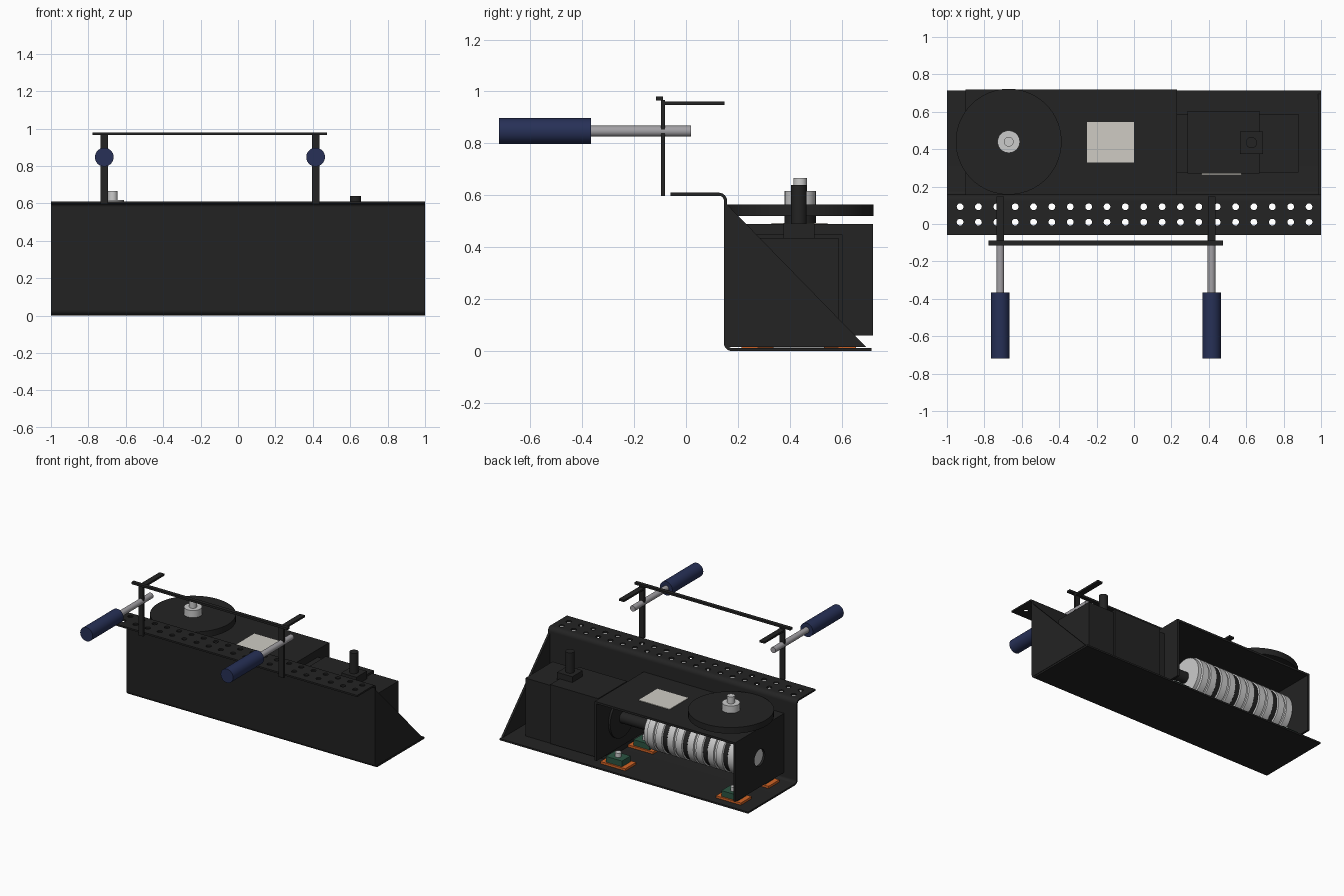
import bpy, bmesh, math
from mathutils import Matrix, Vector

if "Cube" in bpy.data.objects:
    bpy.data.objects.remove(bpy.data.objects["Cube"])


def material(name, *rgb):
    m = bpy.data.materials.new(name)
    m.diffuse_color = (*rgb, 1)
    m.use_nodes = True
    m.node_tree.nodes["Principled BSDF"].inputs["Base Color"].default_value = m.diffuse_color
    return m


BLACK = material("black steel", .017, .017, .017)
SILVER = material("light metal", .6, .6, .6)
STEEL = material("rod steel", .36, .35, .37)
NAVY = material("navy grip", .02, .03, .095)
ORANGE = material("orange pad", .65, .13, .02)
GREEN = material("green mount", .025, .09, .055)
LABEL = material("off white label", .62, .6, .55)


def finish(name, bm, mat):
    bmesh.ops.recalc_face_normals(bm, faces=bm.faces[:])
    me = bpy.data.meshes.new(name)
    bm.to_mesh(me)
    bm.free()
    me.materials.append(mat)
    me.shade_smooth()
    me.set_sharp_from_angle(angle=math.radians(30))
    ob = bpy.data.objects.new(name, me)
    bpy.context.collection.objects.link(ob)
    return ob


def box(name, x, y, z, mat=BLACK):
    bm = bmesh.new()
    lo, hi = Vector((x[0], y[0], z[0])), Vector((x[1], y[1], z[1]))
    bmesh.ops.create_cube(bm, size=1, matrix=Matrix.Translation((lo + hi) / 2)
                          @ Matrix.Diagonal((*(hi - lo), 1)))
    return finish(name, bm, mat)


def lathe(name, origin, axis, profile, mat, seg=40):
    """Solid of revolution; profile = (distance along axis, radius)."""
    bm = bmesh.new()
    rot = Vector((0, 0, 1)).rotation_difference(Vector(axis)).to_matrix()
    rings = []
    for h, r in profile:
        rings.append([bm.verts.new(Vector(origin) + rot @ Vector(
            (r * math.cos(t * math.tau / seg), r * math.sin(t * math.tau / seg), h)))
            for t in range(seg)])
    for a, b in zip(rings, rings[1:]):
        for i in range(seg):
            j = (i + 1) % seg
            bm.faces.new((a[i], a[j], b[j], b[i]))
    bm.faces.new(rings[0])
    bm.faces.new(rings[-1])
    return finish(name, bm, mat)


def rod(name, origin, axis, length, r, mat, seg=40):
    return lathe(name, origin, axis, [(0, r), (length, r)], mat, seg)


def bake(ob):
    """Apply the modifiers of an object."""
    dg = bpy.context.evaluated_depsgraph_get()
    me = bpy.data.meshes.new_from_object(ob.evaluated_get(dg))
    ob.modifiers.clear()
    ob.data = me
    me.shade_smooth()
    me.set_sharp_from_angle(angle=math.radians(30))


def cut(ob, cutter):
    m = ob.modifiers.new("cut", 'BOOLEAN')
    m.operation, m.object, m.solver = 'DIFFERENCE', cutter, 'EXACT'
    bake(ob)
    bpy.data.objects.remove(cutter)


# Bent sheet bracket: rear floor flange, front wall, forward top flange
R = .025
path = [(.715, .006)]
path += [(.152 + R - R * math.sin(a), .006 + R - R * math.cos(a))
         for a in (i * math.pi / 12 for i in range(7))]
path += [(.152 - R + R * math.cos(a), .604 - R + R * math.sin(a))
         for a in (i * math.pi / 12 for i in range(7))]
path += [(-.06, .604)]
bm = bmesh.new()
rows = [[bm.verts.new((x, y, z)) for y, z in path] for x in (-1, 1)]
for i in range(len(path) - 1):
    bm.faces.new((rows[0][i], rows[0][i + 1], rows[1][i + 1], rows[1][i]))
sheet = finish("bent_sheet", bm, BLACK)
m = sheet.modifiers.new("thickness", 'SOLIDIFY')
m.thickness, m.offset = .012, 0
bake(sheet)

# Two rows of round holes in the top flange
bm = bmesh.new()
for i in range(20):
    for y in (.01, .092):
        bmesh.ops.create_cone(bm, cap_ends=True, segments=20, radius1=.018, radius2=.018,
                              depth=.1, matrix=Matrix.Translation((-.93 + i * .0982, y, .604)))
cut(sheet, finish("hole_cutter", bm, BLACK))

# Triangular gusset closing the right end
bm = bmesh.new()
f = bm.faces.new([bm.verts.new((.985, y, z)) for y, z in ((.158, .015), (.695, .015), (.158, .565))])
ext = bmesh.ops.extrude_face_region(bm, geom=[f])
bmesh.ops.translate(bm, vec=(.015, 0, 0), verts=[v for v in ext["geom"] if isinstance(v, bmesh.types.BMVert)])
finish("end_gusset", bm, BLACK)

# Housing open at the back and bottom
AX_Y, AX_Z = .44, .275
box("housing_top", (-.9, .23), (.158, .72), (.475, .49))
box("housing_front", (-.9, .23), (.158, .172), (.06, .475))
box("housing_right_end", (.215, .23), (.172, .72), (.06, .475))
left_end = box("housing_left_end", (-.9, -.885), (.172, .72), (.06, .475))
cut(left_end, rod("bore_cutter", (-1, AX_Y, AX_Z), (1, 0, 0), .2, .06, BLACK))
box("top_label", (-.25, 0), (.33, .545), (.488, .494), LABEL)

# Roller stack: ribbed light rings with dark belts between
N, P = 5, .162
for i in range(N):
    x = -.87 + i * P
    lathe(f"roller_ring_{i}", (x, AX_Y, AX_Z), (1, 0, 0),
          [(0, .14), (.006, .15), (.055, .15), (.058, .14), (.072, .14), (.075, .15),
           (.124, .15), (.13, .14)], SILVER, 48)
    if i < N - 1:
        rod(f"roller_belt_{i}", (x + .13, AX_Y, AX_Z), (1, 0, 0), P - .13, .142, BLACK, 48)
rod("roller_end_ring", (-.87 + N * P - .032, AX_Y, AX_Z), (1, 0, 0), .025, .14, SILVER, 48)
rod("roller_shaft", (-.1, AX_Y, AX_Z), (1, 0, 0), .32, .04, BLACK)
rod("roller_bearing_disc", (.2, AX_Y, AX_Z), (1, 0, 0), .02, .145, BLACK, 48)

# Turntable disc with hub and bolt
rod("turntable_spindle", (-.67, .44, .48), (0, 0, 1), .05, .06, BLACK)
rod("turntable_disc", (-.67, .44, .52), (0, 0, 1), .045, .283, BLACK, 72)
rod("turntable_hub", (-.67, .44, .565), (0, 0, 1), .052, .06, SILVER, 24)
rod("turntable_bolt", (-.67, .44, .617), (0, 0, 1), .05, .026, SILVER, 24)

# Side boxes with control block and post
box("gear_box", (.23, .88), (.275, .588), (.014, .435))
box("gear_box_cover", (.285, .67), (.27, .603), (.02, .45))
box("gear_box_label", (.36, .575), (.262, .27), (.1, .4), LABEL)
box("post_block", (.568, .69), (.375, .495), (.43, .492))
rod("post", (.628, .435, .49), (0, 0, 1), .15, .03, BLACK)

# Cushion feet under the housing corners
for i, x in enumerate((-.8, .13)):
    for j, y in enumerate((.275, .593)):
        n = f"{i}{j}"
        box("foot_pad_" + n, (x - .1, x + .1), (y - .062, y + .062), (.012, .028), ORANGE)
        box("foot_mount_" + n, (x - .065, x + .065), (y - .05, y + .05), (.028, .07), GREEN)
        rod("foot_bolt_" + n, (x, y, .07), (0, 0, 1), .03, .022, SILVER, 20)

# Handle frames: upright, rear arm, rod and grip
for n, x in (("left", -.715), ("right", .415)):
    box(n + "_upright", (x - .02, x + .02), (-.096, -.081), (.597, .968))
    box(n + "_arm", (x - .02, x + .02), (-.096, .148), (.948, .962))
    rod(n + "_handle_rod", (x, -.37, .847), (0, 1, 0), .39, .021, STEEL, 28)
    rod(n + "_handle_grip", (x, -.72, .847), (0, 1, 0), .355, .05, NAVY)
box("cross_bar", (-.777, .477), (-.115, -.088), (.965, .98))
